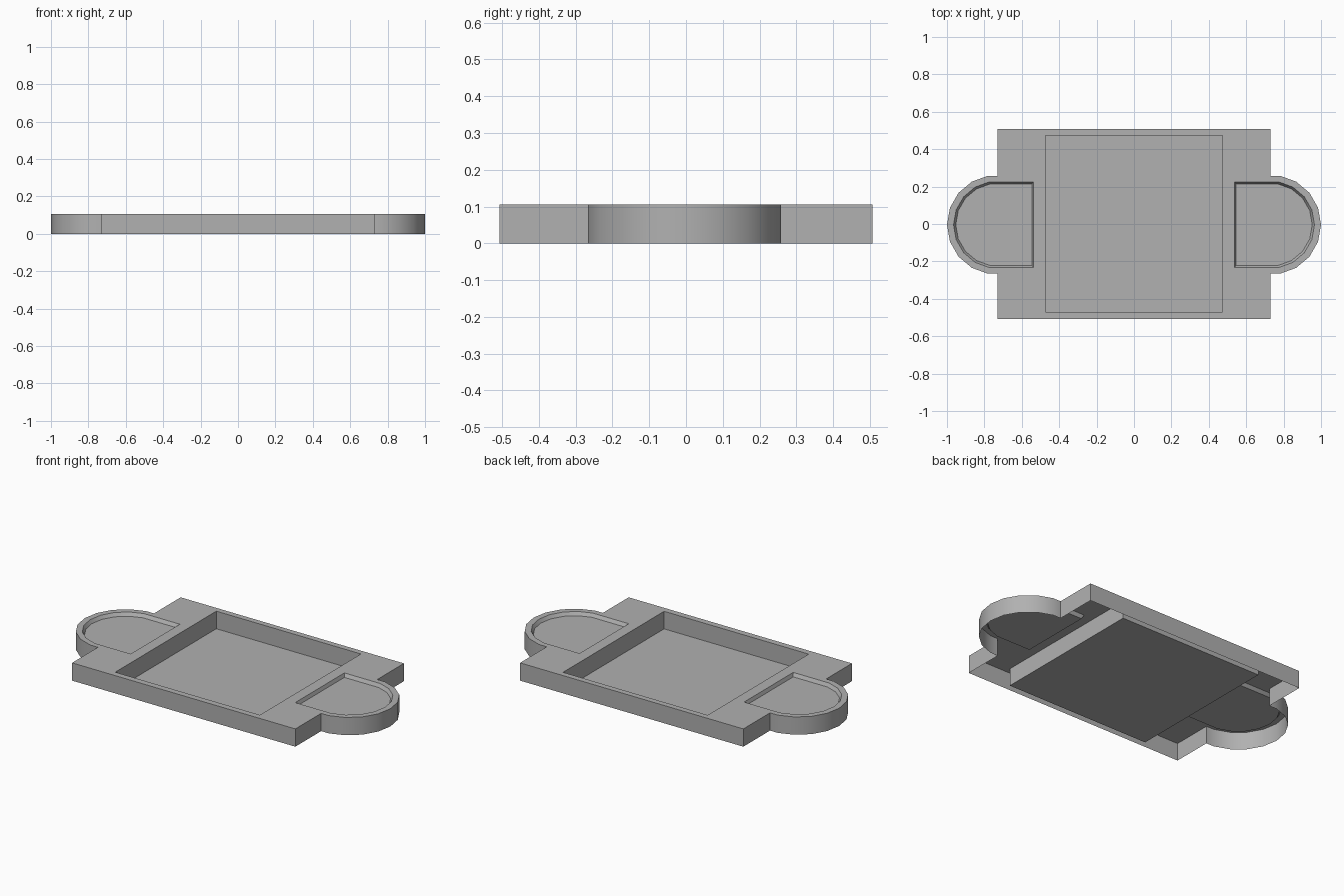
import bpy, bmesh
from math import cos, sin, radians

if "Cube" in bpy.data.objects:
    bpy.data.objects.remove(bpy.data.objects["Cube"])

TOP = 0.105      # deck height
CY = -0.004      # lobe centre in y


def arc(cx, r):
    """Half of an 18-sided ring, from -y round to +y on the +x side."""
    return [(cx + r * cos(radians(a)), CY + r * sin(radians(a)))
            for a in range(-80, 81, 20)]


def mirror_loop(pts):
    """Mirror a loop in x and reverse it so it keeps its winding."""
    return [(-x, y) for x, y in reversed(pts)]


def tray_loop(x_in, r):
    """D-shaped loop: straight inner edge, faceted outer arc."""
    a = arc(0.732, r)
    return [(x_in, a[0][1])] + a + [(x_in, a[-1][1])]


def add_loop(bm, pts, z):
    return [bm.verts.new((x, y, z)) for x, y in pts]


def loop_edges(bm, vs):
    return [bm.edges.new((vs[i], vs[(i + 1) % len(vs)])) for i in range(len(vs))]


def walls(bm, a, b):
    n = len(a)
    for i in range(n):
        j = (i + 1) % n
        bm.faces.new((a[i], b[i], b[j], a[j]))


bm = bmesh.new()

# Outer outline: rectangle with a rounded lobe at each end
lobe = arc(0.734, 0.266)
right = ([(0.73, -0.507), (0.73, lobe[0][1])] + lobe
         + [(0.73, lobe[-1][1]), (0.73, 0.507)])
outline = right + mirror_loop(right)
rim = add_loop(bm, outline, TOP)
edges = loop_edges(bm, rim)

# Openings in the deck: central basin and two end trays
bx, y0, y1 = 0.473, -0.471, 0.473
basin_pts = [(-bx, y0), (bx, y0), (bx, y1), (-bx, y1)]
tray_top = tray_loop(0.538, 0.233)
tray_low = tray_loop(0.546, 0.221)
holes = [(basin_pts, basin_pts, 0.001),
         (tray_top, tray_low, TOP - 0.02),
         (mirror_loop(tray_top), mirror_loop(tray_low), TOP - 0.02)]
hole_loops = []
for top_pts, low_pts, z in holes:
    vs = add_loop(bm, top_pts, TOP)
    edges += loop_edges(bm, vs)
    hole_loops.append((vs, low_pts, z))

# Deck surface around the openings
bmesh.ops.triangle_fill(bm, use_beauty=True, use_dissolve=False,
                        edges=edges, normal=(0, 0, 1))

# Outer skirt, open underneath
walls(bm, rim, add_loop(bm, outline, 0.0))

# Recess walls and floors
for vs, low_pts, z in hole_loops:
    low = add_loop(bm, low_pts, z)
    walls(bm, vs, low)
    bm.faces.new(low)

bmesh.ops.recalc_face_normals(bm, faces=bm.faces)
# Make sure the deck side faces up
if sum(f.normal.z * f.calc_area() for f in bm.faces) < 0:
    bmesh.ops.reverse_faces(bm, faces=bm.faces)

mesh = bpy.data.meshes.new("basin_shell")
bm.to_mesh(mesh)
bm.free()
obj = bpy.data.objects.new("basin_shell", mesh)
bpy.context.collection.objects.link(obj)

# Darker grey finish
mat = bpy.data.materials.new("dark_grey")
mat.diffuse_color = (0.44, 0.44, 0.44, 1)
mat.use_nodes = True
mat.node_tree.nodes["Principled BSDF"].inputs["Base Color"].default_value = mat.diffuse_color
mesh.materials.append(mat)

# Smooth curved lobes, crisp corners
bpy.context.view_layer.objects.active = obj
obj.select_set(True)
bpy.ops.object.shade_smooth_by_angle(angle=radians(30))
